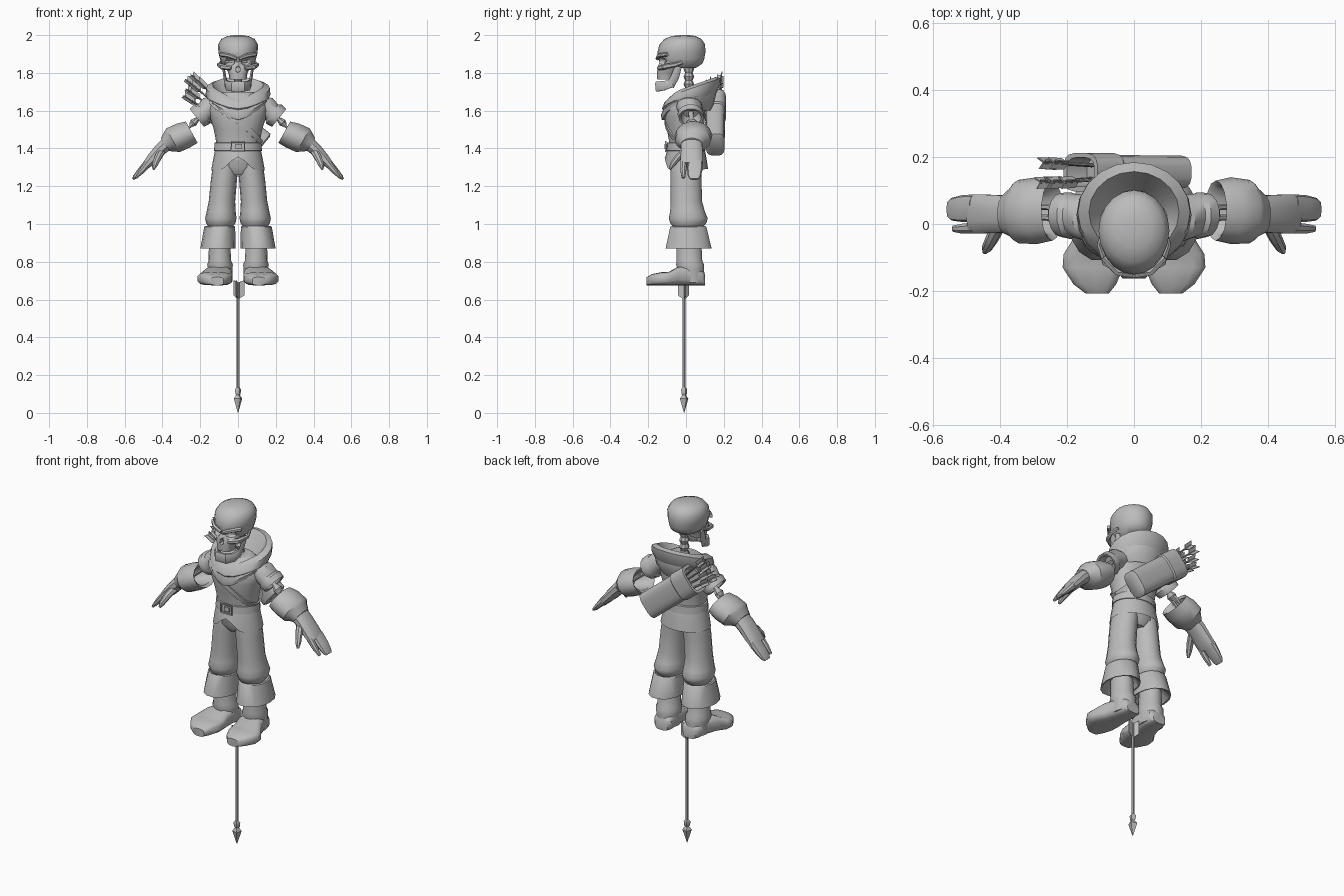
import bpy, bmesh, math, random
from mathutils import Vector

random.seed(4)
grey = bpy.data.materials.new("plain grey")
grey.diffuse_color = (0.5, 0.5, 0.5, 1)


def finish(name, bm, angle=38):
    bmesh.ops.recalc_face_normals(bm, faces=bm.faces)
    me = bpy.data.meshes.new(name)
    bm.to_mesh(me)
    bm.free()
    me.materials.append(grey)
    me.shade_smooth()
    me.set_sharp_from_angle(angle=math.radians(angle))
    ob = bpy.data.objects.new(name, me)
    bpy.context.collection.objects.link(ob)
    return ob


def spow(v, p):
    return math.copysign(abs(v) ** p, v)


def skin(bm, rings, caps):
    loops = [[bm.verts.new(p) for p in r] for r in rings]
    n = len(loops[0])
    for a, b in zip(loops, loops[1:]):
        for i in range(n):
            j = (i + 1) % n
            bm.faces.new((a[i], a[j], b[j], b[i]))
    if caps:
        bm.faces.new(loops[0])
        bm.faces.new(loops[-1])


# Stack of level ellipses: (z, cx, cy, rx, ry[, slope, front_drop])
def stack(name, rings, n=16, p=1.0, s=1, caps=True, k=6):
    out = []
    for r in rings:
        z, cx, cy, rx, ry, slope, drop = (tuple(r) + (0, 0))[:7]
        ring = []
        for i in range(n):
            a = 2 * math.pi * i / n
            c, d = spow(math.cos(a), p), spow(math.sin(a), p)
            dz = slope * ry * d - drop * max(0, -math.sin(a)) ** k
            ring.append((s * (cx + rx * c), cy + ry * d, z + dz))
        out.append(ring)
    bm = bmesh.new()
    skin(bm, out, caps)
    return finish(name, bm)


# Tube along a path: (point, radius_side, radius_hint)
def tube(name, path, hint=(0, 1, 0), n=10, p=1.0, s=1, caps=True, axis=None, bm=None):
    pts = [Vector(q[0]) for q in path]
    out = []
    for i, q in enumerate(path):
        d = Vector(axis) if axis else pts[min(i + 1, len(pts) - 1)] - pts[max(i - 1, 0)]
        u = d.cross(Vector(hint)).normalized()
        v = u.cross(d).normalized()
        ring = []
        for m in range(n):
            a = 2 * math.pi * (m + 0.5) / n
            w = pts[i] + u * q[1] * spow(math.cos(a), p) + v * q[2] * spow(math.sin(a), p)
            ring.append((s * w.x, w.y, w.z))
        out.append(ring)
    if bm is not None:
        return skin(bm, out, caps)
    bm = bmesh.new()
    skin(bm, out, caps)
    return finish(name, bm)


def ball(name, c, r):
    bm = bmesh.new()
    bmesh.ops.create_uvsphere(bm, u_segments=10, v_segments=7, radius=1)
    for v in bm.verts:
        v.co = [c[i] + v.co[i] * r[i] for i in range(3)]
    return finish(name, bm)


# Arrow: shaft, three vanes at the tail, optional pointed head
def arrow(name, tail, d, length, r, vane, vlen, head=False):
    tail, d = Vector(tail), Vector(d).normalized()
    hint = Vector((0.3, 1, 0))
    bm = bmesh.new()
    shaft = length - (0.06 if head else 0)
    tube("", [(tail, r, r), (tail + d * shaft, r, r)], hint, 6, bm=bm)
    if head:
        prof = [(0.135, 0.009), (0.125, 0.018), (0.10, 0.016), (0.095, 0.011), (0.075, 0.025), (0.0, 0.001)]
        tube("", [(tail + d * (length - h), w, w) for h, w in prof], hint, 4, bm=bm)
    u = d.cross(hint).normalized()
    v = u.cross(d)
    for i in range(3):
        a = 2.094 * i + 0.5
        o = u * math.cos(a) + v * math.sin(a)
        t = o.cross(d) * 0.002
        prof = [tail, tail - d * 0.012 + o * vane, tail + d * vlen * 0.75 + o * vane, tail + d * vlen]
        skin(bm, [[q + t for q in prof], [q - t for q in prof]], True)
    return finish(name, bm)


# Skull with cut eye sockets and nose
cranium = stack("cranium", [(1.825, 0, -.035, .06, .085), (1.85, 0, -.025, .088, .113), (1.875, 0, -.025, .096, .122),
                            (1.91, 0, -.024, .104, .127), (1.95, 0, -.02, .106, .121), (1.98, 0, -.016, .088, .098),
                            (1.995, 0, -.012, .055, .062), (2.0, 0, -.01, .02, .025)], 20)
face = stack("upper_jaw", [(1.765, 0, -.108, .045, .045), (1.80, 0, -.105, .05, .05),
                           (1.83, 0, -.095, .068, .056), (1.86, 0, -.09, .075, .05)], 14, 0.8)
cutters = [ball("socket_cutter", (s * .048, -.15, 1.86), (.033, .055, .024)) for s in (1, -1)]
cutters.append(tube("nose_cutter", [((0, -.2, 1.818), .016, .02), ((0, -.125, 1.818), .012, .016)], (0, 0, 1), 6))
for ob in (cranium, face):
    for c in cutters:
        m = ob.modifiers.new("cut", "BOOLEAN")
        m.operation, m.object, m.solver = "DIFFERENCE", c, "EXACT"
    dg = bpy.context.evaluated_depsgraph_get()
    me = bpy.data.meshes.new_from_object(ob.evaluated_get(dg))
    ob.modifiers.clear()
    ob.data = me
for c in cutters:
    bpy.data.objects.remove(c)
for s in (1, -1):
    tube("brow_ridge", [((.006, -.15, 1.875), .012, .009), ((.05, -.143, 1.892), .012, .011),
                        ((.092, -.10, 1.898), .01, .012)], (0, 0, 1), 6, s=s)
    tube("cheekbone", [((.035, -.145, 1.825), .01, .012), ((.085, -.115, 1.832), .012, .015),
                       ((.104, -.06, 1.842), .008, .012), ((.092, -.02, 1.855), .006, .01)], (0, 0, 1), 6, s=s)
    tube("jaw_branch", [((.078, -.04, 1.835), .007, .018), ((.07, -.058, 1.78), .009, .022),
                        ((.06, -.085, 1.73), .01, .022)], (0, 1, 0), 6, s=s)
tube("jaw", [((-.063, -.07, 1.745), .01, .02), ((-.055, -.12, 1.732), .012, .026), ((-.03, -.152, 1.728), .012, .028),
             ((.03, -.152, 1.728), .012, .028), ((.055, -.12, 1.732), .012, .026), ((.063, -.07, 1.745), .01, .02)],
     (0, 0, 1), 8, 0.6)
stack("neck_bones", [(1.62 + .02 * i, 0, .015, w, w) for i, w in enumerate([.028, .02] * 5 + [.028, .028])], 8)

# Cowl with a hanging front point
stack("cowl_lower", [(1.60, 0, .015, .125, .115, 0, .05), (1.625, 0, .01, .155, .138, .1, .06),
                     (1.665, 0, .015, .165, .148, .25, .05), (1.70, 0, .02, .14, .13, .3, .03)], 20, caps=False, k=5)
stack("cowl_upper", [(1.65, 0, .025, .155, .135, .3, .02), (1.685, 0, .028, .172, .155, .35, .02),
                     (1.72, 0, .035, .168, .150, .35, .025), (1.735, 0, .035, .135, .122, .35, .03),
                     (1.70, 0, .03, .11, .10, .35, .02), (1.65, 0, .02, .07, .065, .2)], 20, caps=False)

# Torso
body = [(1.34, 0, 0, .118, .088), (1.42, 0, 0, .113, .088), (1.50, 0, -.004, .128, .098), (1.57, 0, -.006, .15, .108),
        (1.62, 0, -.004, .16, .106), (1.66, 0, 0, .145, .092), (1.70, 0, .005, .08, .06)]
stack("tunic_body", body, 18, 0.9)
stack("tunic_skirt", [(1.43, 0, 0, .114, .09), (1.40, 0, 0, .12, .098), (1.35, 0, 0, .13, .108, 0, -.01),
                      (1.285, 0, .002, .142, .115, .05, -.075)], 24, caps=False, k=10)
stack("hips", [(1.26, 0, 0, .06, .06), (1.30, 0, 0, .125, .085), (1.40, 0, 0, .112, .085)])

# Belt, buckle and shoulder strap
stack("belt", [(1.385, 0, 0, .115, .09), (1.388, 0, 0, .127, .104), (1.43, 0, 0, .124, .101),
               (1.433, 0, 0, .11, .088)], 20)
tube("buckle", [((x, -.108, z), .006, .006) for x, z in
                ((-.035, 1.385), (.035, 1.385), (.035, 1.435), (-.035, 1.435), (-.035, 1.385))], (0, 1, 0), 4)
tube("buckle_tongue", [((-.012, -.107, 1.41), .018, .008), ((.02, -.107, 1.41), .018, .008)], (0, 1, 0), 4)
strap = []
for i in range(25):
    a = 2 * math.pi * i / 24
    z = 1.545 - 0.115 * math.cos(a)
    lo, hi = next((a_, b_) for a_, b_ in zip(body, body[1:]) if a_[0] <= z <= b_[0])
    t = (z - lo[0]) / (hi[0] - lo[0])
    rx, ry = (lo[q] + t * (hi[q] - lo[q]) + .006 for q in (3, 4))
    strap.append(((rx * spow(math.cos(a), .9), ry * spow(math.sin(a), .9), z), .006, .02))
tube("shoulder_strap", strap, (.8, 0, 1), 4, caps=False)

for s in (1, -1):
    # Trousers and boots
    stack("trouser_leg", [(1.37, .058, 0, .058, .08), (1.30, .066, 0, .068, .083), (1.24, .074, 0, .069, .082),
                          (1.12, .085, .002, .070, .083), (1.065, .089, .008, .077, .092),
                          (1.03, .091, .012, .083, .103), (1.005, .091, .012, .078, .096),
                          (.98, .092, .01, .062, .075)], 16, s=s)
    stack("boot_cuff", [(.96, .095, .01, .06, .07), (.99, .096, .012, .076, .092), (.985, .097, .012, .082, .098),
                        (.87, .106, .014, .093, .125), (.872, .105, .014, .085, .115), (.92, .1, .012, .055, .07)],
          14, s=s)
    stack("boot_ankle", [(.69, .093, .03, .062, .07), (.76, .094, .026, .064, .072), (.785, .095, .022, .068, .076),
                         (.805, .096, .018, .060, .070), (.90, .098, .015, .056, .068)], 14, s=s)
    tube("boot_foot", [((x, y, .675 + h), w, h) for x, y, w, h in
                       ((.09, .10, .04, .03), (.09, .085, .055, .04), (.093, .03, .062, .05), (.105, -.04, .075, .05),
                        (.12, -.09, .092, .036), (.123, -.13, .092, .035), (.117, -.18, .065, .03),
                        (.11, -.208, .035, .022))], (0, 0, 1), 14, 0.6, s=s, axis=(0, -1, 0))
    # Sleeve with a rolled end
    tube("sleeve", [((.10, .015, 1.635), .05, .065), ((.145, .018, 1.62), .062, .07), ((.18, .025, 1.59), .055, .065),
                    ((.19, .025, 1.582), .067, .07), ((.218, .027, 1.562), .062, .066),
                    ((.216, .027, 1.564), .05, .055), ((.18, .025, 1.592), .035, .04)], n=14, s=s, axis=(.75, 0, -.6))
    # Arm bones
    for dy in (-.016, .016):
        tube("forearm_bone", [((.235, .03 + dy, 1.535), .012, .013), ((.26, .035 + dy, 1.51), .008, .009),
                              ((.35, .037 + dy, 1.435), .009, .01)], n=6, s=s)
    tube("upper_arm_bone", [((.18, .027, 1.59), .014, .014), ((.215, .029, 1.555), .013, .015),
                            ((.235, .03, 1.537), .022, .03), ((.25, .031, 1.522), .012, .02)], n=8, s=s)
    # Flared gauntlet
    tube("gauntlet_cuff", [((.34, .038, 1.45), .035, .04), ((.255, .04, 1.483), .052, .075),
                           ((.245, .04, 1.486), .066, .09), ((.29, .04, 1.468), .074, .10),
                           ((.345, .037, 1.443), .074, .095), ((.36, .035, 1.437), .062, .078),
                           ((.39, .03, 1.42), .04, .058)], n=14, s=s, axis=(.87, 0, -.48))
    # Glove
    tube("glove_palm", [((.37, .03, 1.43), .038, .056), ((.41, .03, 1.395), .034, .058), ((.455, .03, 1.345), .03, .06),
                        ((.485, .03, 1.312), .022, .06)], n=12, p=.8, s=s)
    tube("glove_fingers", [((.475, .048, 1.325), .023, .041), ((.515, .046, 1.282), .018, .04),
                           ((.545, .044, 1.25), .012, .034), ((.556, .044, 1.238), .006, .024)], n=10, p=.7, s=s)
    tube("glove_index", [((.475, -.012, 1.322), .02, .018), ((.51, -.014, 1.28), .016, .016),
                         ((.54, -.014, 1.245), .007, .01)], n=8, s=s)
    tube("glove_thumb", [((.405, -.005, 1.385), .018, .022), ((.425, -.045, 1.35), .018, .02),
                         ((.44, -.072, 1.315), .015, .016), ((.447, -.085, 1.29), .006, .007)], (1, 0, .3), n=8, s=s)

# Quiver slung across the back
base, top = Vector((.125, .155, 1.42)), Vector((-.16, .155, 1.65))
q = [(-.02, .062, .04), (0, .075, .05), (.7, .075, .052), (.72, .082, .058), (1, .082, .058), (1, .066, .044),
     (.8, .06, .04)]
tube("quiver", [(base.lerp(top, t), a, b) for t, a, b in q], n=16, p=.6, axis=top - base)
axis = (top - base).normalized()
side = Vector((.63, 0, .78))
for i in range(8):
    off = side * ((i % 4 - 1.5) * .028) + Vector((0, (i // 4 - .5) * .045, 0))
    root = top + off * .8 - axis * .1
    tail = top + off * 1.3 + axis * (.125 + random.uniform(-.03, .035))
    arrow("quiver_arrow", tail, root - tail, (root - tail).length, .005, .02, .06)

# Arrow pointing down beneath the feet
arrow("ground_arrow", (0, -.01, .69), (0, 0, -1), .69, .008, .034, .09, True)
